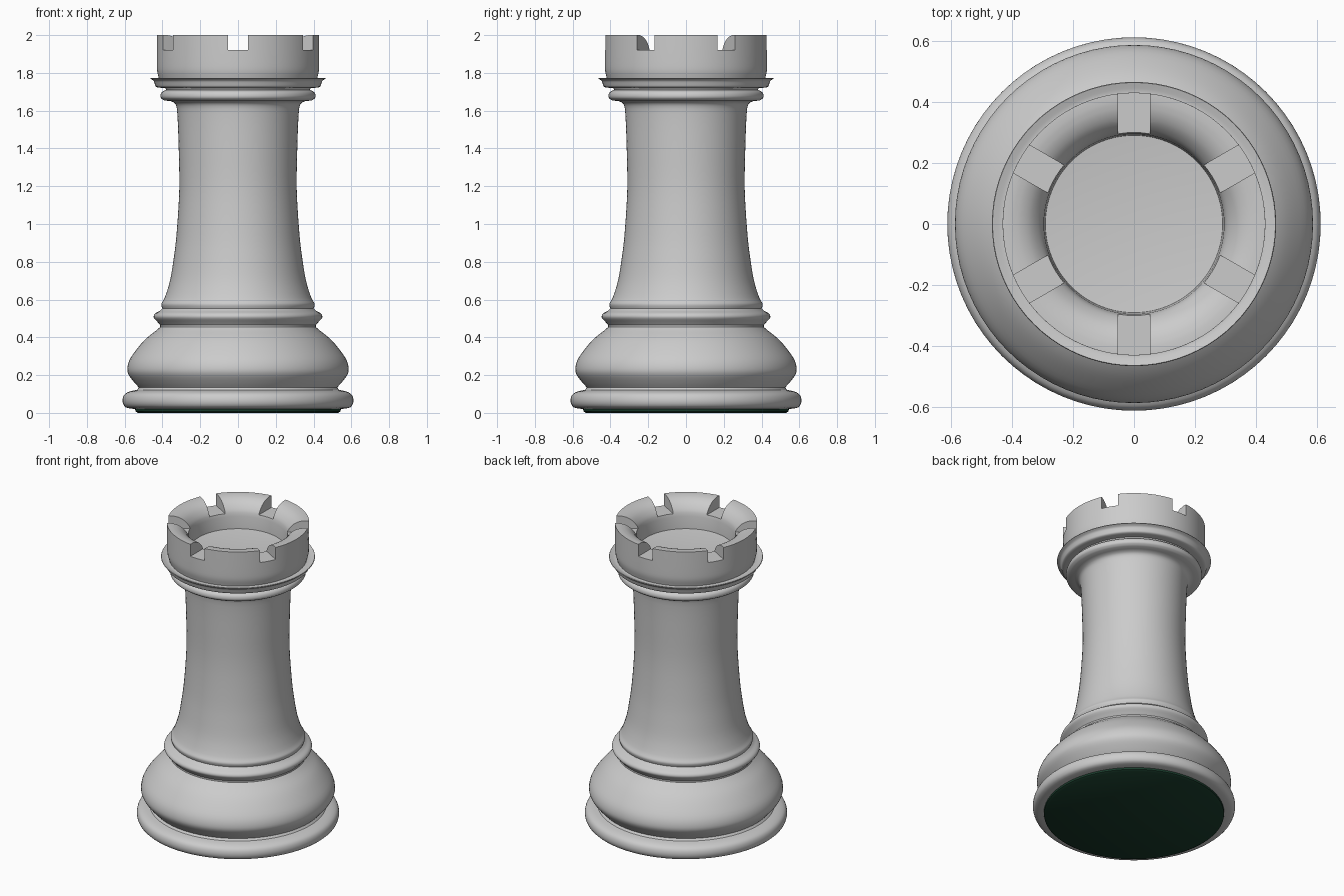
import bpy, bmesh, math
from mathutils import Matrix, Vector

if "Cube" in bpy.data.objects:
    bpy.data.objects.remove(bpy.data.objects["Cube"])

SEG = 80


def smooth_curve(pts, steps=3):
    """Catmull-Rom refinement of one section of the profile."""
    p = [Vector(q) for q in pts]
    p = [2 * p[0] - p[1]] + p + [2 * p[-1] - p[-2]]
    out = []
    for i in range(1, len(p) - 2):
        a, b, c, d = p[i - 1:i + 3]
        for k in range(steps):
            t = k / steps
            out.append(0.5 * (2 * b + (c - a) * t + (2 * a - 5 * b + 4 * c - d) * t * t
                              + (3 * b - a - 3 * c + d) * t ** 3))
    return out + [p[-2]]


def lathe(name, profile):
    """Turn a profile that starts and ends on the axis into a closed solid."""
    bm = bmesh.new()
    rings = []
    for r, z in profile:
        if r < 1e-5:
            rings.append([bm.verts.new((0, 0, z))] * SEG)
        else:
            rings.append([bm.verts.new((r * math.cos(2 * math.pi * i / SEG),
                                        r * math.sin(2 * math.pi * i / SEG), z))
                          for i in range(SEG)])
    for lo, hi in zip(rings, rings[1:]):
        for i in range(SEG):
            j = (i + 1) % SEG
            bm.faces.new(list(dict.fromkeys((lo[i], lo[j], hi[j], hi[i]))))
    bmesh.ops.recalc_face_normals(bm, faces=bm.faces[:])
    return finish(name, bm)


def finish(name, bm):
    me = bpy.data.meshes.new(name)
    bm.to_mesh(me)
    bm.free()
    ob = bpy.data.objects.new(name, me)
    bpy.context.collection.objects.link(ob)
    return ob


def select(ob):
    bpy.ops.object.select_all(action='DESELECT')
    ob.select_set(True)
    bpy.context.view_layer.objects.active = ob


# Profile sections: each is smoothed, with creases where sections meet
sections = [
    # foot ring
    [(0.545, 0.02), (0.595, 0.03), (0.611, 0.06), (0.603, 0.095), (0.575, 0.113), (0.535, 0.122)],
    # bulging base
    [(0.525, 0.135), (0.548, 0.16), (0.578, 0.20), (0.586, 0.235), (0.572, 0.285),
     (0.53, 0.345), (0.485, 0.395), (0.435, 0.435), (0.412, 0.455)],
    # lower collar
    [(0.412, 0.465), (0.425, 0.48), (0.446, 0.505), (0.44, 0.525), (0.415, 0.54), (0.4, 0.553)],
    # shaft
    [(0.405, 0.565), (0.405, 0.58), (0.388, 0.61), (0.36, 0.70), (0.34, 0.82), (0.325, 0.95),
     (0.311, 1.18), (0.314, 1.4), (0.321, 1.58), (0.331, 1.635), (0.36, 1.652)],
    # upper bead
    [(0.39, 1.653), (0.41, 1.67), (0.405, 1.697), (0.38, 1.71)],
    # flared lip
    [(0.385, 1.72), (0.43, 1.724), (0.44, 1.74), (0.447, 1.758), (0.465, 1.77)],
    [(0.463, 1.774), (0.435, 1.766), (0.418, 1.767)],
    # crown wall
    [(0.42, 1.775), (0.428, 1.81), (0.43, 1.86), (0.43, 2.0)],
    # crown top rolling into the hollow
    [(0.405, 2.0), (0.37, 1.992), (0.335, 1.972), (0.305, 1.935), (0.295, 1.90)],
]
profile = [(0, 0.02)]
for s in sections:
    profile += [tuple(v) for v in smooth_curve(s)]
profile += [(0.29, 1.82), (0, 1.79)]
body = lathe("rook_body", profile)

# Cutters for the six battlement slots
bm = bmesh.new()
for k in range(6):
    m = (Matrix.Rotation(math.radians(30 + 60 * k), 4, 'Z')
         @ Matrix.Translation((0.4, 0, 2.02))
         @ Matrix.Diagonal((0.4, 0.105, 0.2, 1)))
    bmesh.ops.create_cube(bm, size=1, matrix=m)
cutter = finish("slot_cutter", bm)
cutter.hide_render = True

mod = body.modifiers.new("slots", 'BOOLEAN')
mod.operation = 'DIFFERENCE'
mod.solver = 'EXACT'
mod.object = cutter
select(body)
bpy.ops.object.modifier_apply(modifier=mod.name)
bpy.data.objects.remove(cutter)
bpy.ops.object.shade_smooth_by_angle(angle=math.radians(40))

# Felt pad under the base
felt = lathe("felt_pad", [(0, 0), (0.53, 0), (0.543, 0.008), (0.545, 0.024), (0, 0.024)])
mat = bpy.data.materials.new("green_felt")
mat.diffuse_color = (0.01, 0.045, 0.025, 1)
mat.use_nodes = True
mat.node_tree.nodes["Principled BSDF"].inputs["Base Color"].default_value = mat.diffuse_color
felt.data.materials.append(mat)
select(felt)
bpy.ops.object.shade_smooth_by_angle(angle=math.radians(40))
